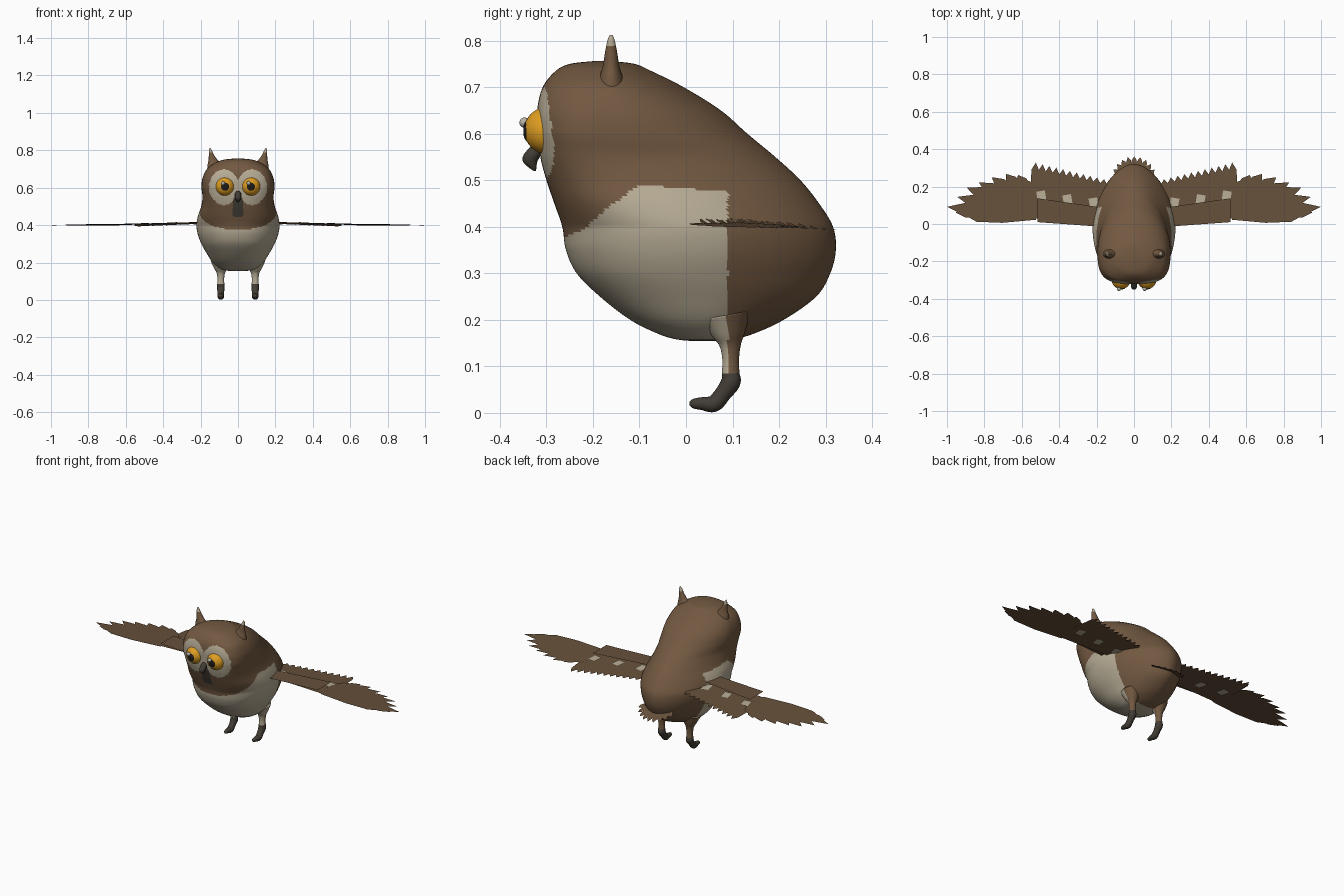
import bpy, bmesh, math
from math import sin, cos, pi, radians
from mathutils import Vector

cube = bpy.data.objects.get("Cube")
if cube:
    bpy.data.objects.remove(cube, do_unlink=True)


def material(name, rgb):
    m = bpy.data.materials.new(name)
    m.use_nodes = True
    m.diffuse_color = (*rgb, 1)
    m.node_tree.nodes["Principled BSDF"].inputs["Base Color"].default_value = (*rgb, 1)
    return m


BROWN = material("brown plumage", (.17, .10, .053))
CREAM = material("cream plumage", (.47, .41, .30))
DARK = material("dark horn", (.055, .046, .035))
ORANGE = material("orange eye", (.74, .34, .015))
BLACK = material("black pupil", (.012, .011, .01))
GLINT = material("pale glint", (.48, .45, .38))
QUILL = material("wing brown", (.135, .082, .043))
PLUMAGE = [BROWN, CREAM, DARK]


def finish(name, bm, mats, paint=None, smooth=True):
    if smooth:
        bmesh.ops.recalc_face_normals(bm, faces=bm.faces)
    if paint:
        for f in bm.faces:
            f.material_index = paint(f.calc_center_median())
    me = bpy.data.meshes.new(name)
    bm.to_mesh(me)
    bm.free()
    for m in mats:
        me.materials.append(m)
    for p in me.polygons:
        p.use_smooth = smooth
    ob = bpy.data.objects.new(name, me)
    bpy.context.collection.objects.link(ob)
    return ob


def loft(name, rings, mats, paint=None):
    """Skin a stack of closed rings and cap both ends."""
    bm = bmesh.new()
    loops = [[bm.verts.new(p) for p in r] for r in rings]
    n = len(loops[0])
    for a, b in zip(loops, loops[1:]):
        for i in range(n):
            j = (i + 1) % n
            bm.faces.new((a[i], a[j], b[j], b[i]))
    bm.faces.new(loops[0])
    bm.faces.new(loops[-1])
    return finish(name, bm, mats, paint)


def spline(rows, steps):
    """Smooth curve through rows of numbers."""
    pts = [Vector(r) for r in rows]
    out = []
    for i in range(len(pts) - 1):
        a, b, c, d = (pts[max(0, min(len(pts) - 1, i + k))] for k in (-1, 0, 1, 2))
        for s in range(steps):
            t = s / steps
            out.append(b + (c - a) * (t / 2) + (a * 2 - b * 5 + c * 4 - d) * (t * t / 2)
                       + (b * 3 - a - c * 3 + d) * (t ** 3 / 2))
    return out + [pts[-1]]


def lerp_table(table, v):
    for (a, p), (b, q) in zip(table, table[1:]):
        if v <= b:
            return p + (q - p) * max(0, (v - a) / (b - a))
    return table[-1][1]


# Plumage colour rule: face mask, beak streak, breast, legs and feet
BREAST = [(-.27, .373), (-.22, .395), (-.17, .44), (-.1, .49), (.09, .475)]


def plumage(c):
    x, y, z = abs(c.x), c.y, c.z
    if z < .085:
        return 2
    if y < -.22 and .445 < z < .585 and x < lerp_table([(.445, .026), (.52, .028), (.585, .012)], z):
        return 2
    if y < -.22 and ((x - .075) / .08) ** 2 + ((z - .603) / .095) ** 2 < 1:
        return 1
    return 1 if y < .09 and z < lerp_table(BREAST, y) else 0


# Body and head: height, front, back, half width
PROFILE = [
    (.154, .02, .07, .02), (.158, -.02, .10, .07), (.17, -.06, .145, .10), (.2, -.12, .21, .135),
    (.25, -.185, .28, .168), (.3, -.235, .31, .196), (.35, -.258, .322, .215),
    (.4, -.266, .316, .222), (.45, -.283, .286, .214), (.5, -.3, .246, .197),
    (.55, -.313, .192, .19), (.6, -.318, .132, .195), (.65, -.32, .075, .19),
    (.7, -.308, -.005, .166), (.735, -.28, -.075, .118), (.75, -.25, -.11, .075),
    (.756, -.2, -.16, .02)]
MIDDLE = [(.15, .045), (.3, .0), (.4, -.01), (.55, -.12), (.75, -.18)]
SQUARENESS = [(.4, 2.2), (.6, 3.4), (.7, 3), (.75, 2.2)]


def body_ring(row, n=200):
    z, front, back, w = row
    mid = lerp_table(MIDDLE, z)
    ring = []
    for i in range(n):
        c, s = cos(2 * pi * i / n), sin(2 * pi * i / n)
        depth, e = (back - mid, 1.75) if s > 0 else (mid - front, lerp_table(SQUARENESS, z))
        r = (abs(c / w) ** e + abs(s / depth) ** e) ** (-1 / e)
        ring.append((r * c, mid + r * s, z))
    return ring


loft("body", [body_ring(r) for r in spline(PROFILE, 9)], PLUMAGE, plumage)


def ball(name, centre, radius, mat, scale=(1, 1, 1)):
    bm = bmesh.new()
    bmesh.ops.create_uvsphere(bm, u_segments=32, v_segments=20, radius=radius)
    for v in bm.verts:
        v.co = Vector(centre) + Vector(a * b for a, b in zip(v.co, scale))
    return finish(name, bm, [mat])


# Beak: hooked teardrop
beak = [(-.305, .592, .006), (-.325, .575, .014), (-.34, .555, .017),
        (-.345, .54, .014), (-.34, .528, .008), (-.335, .52, .002)]
loft("beak", [[(r * cos(a), y + r * sin(a) * 1.1 + .01, z)
               for a in (2 * pi * k / 20 for k in range(20))] for y, z, r in spline(beak, 4)], [DARK])

LEG = [(.085, .21, .055), (.092, .17, .036), (.095, .145, .023), (.096, .115, .018),
       (.096, .085, .019), (.096, .066, .021), (.08, .042, .018), (.06, .02, .018),
       (.035, .02, .014), (.015, .02, .01), (.007, .02, .003)]
EAR = [(.115, .69, .05, .035), (.12, .72, .043, .026), (.132, .745, .026, .018),
       (.142, .775, .014, .013), (.148, .8, .008, .008), (.15, .812, .002, .003)]


# Wing parts lie on one gently drooping plane
def on_wing(x, y, lift=0):
    return Vector((x, y, .422 - .014 * x - .05 * y + lift))


def on_tail(x, y, lift=0):
    return Vector((x, y, .3 - .45 * (y - .25) + lift))


BLADE = [(0, -.6), (.4, -1), (.8, -.85), (1, 0), (.88, .75), (.5, 1), (0, .6)]


def feather(bm, place, base, tip, width, lift, side=1):
    b, t = Vector(base), Vector(tip)
    d = t - b
    across = Vector((d.y, -d.x)).normalized() * width
    pts = [place(*(b + d * u + across * v), lift) for u, v in BLADE]
    add_plate(bm, pts, side)


def add_plate(bm, pts, side):
    f = bm.faces.new([bm.verts.new((p.x * side, p.y, p.z)) for p in pts])
    f.normal_update()
    if f.normal.z < 0:
        f.normal_flip()


PRIMARY_TIPS = [(.575, .235), (.62, .262), (.685, .268), (.76, .25), (.83, .222),
                (.895, .195), (.945, .145), (.998, .092), (.955, .062), (.885, .036)]

for side, label in ((1, "left"), (-1, "right")):
    # Eyes
    ex = .069 * side
    ball(label + "_eye", (ex, -.297, .607), .051, ORANGE)
    ball(label + "_pupil", (ex, -.341, .606), .022, BLACK, (1, .4, 1))
    ball(label + "_eye_glint", (ex - .012, -.347, .624), .011, GLINT)

    # Ear tufts with pale tips
    loft(label + "_ear_tuft",
         [[(side * x + wx * cos(a), -.161 + wy * sin(a), z)
           for a in (2 * pi * k / 24 for k in range(24))] for x, z, wx, wy in spline(EAR, 6)],
         PLUMAGE, lambda c: int(c.z > .788))

    # Legs with feet, rings square to the path
    path = spline(LEG, 8)
    rings = []
    for i, p in enumerate(path):
        d = path[min(i + 1, len(path) - 1)] - path[max(i - 1, 0)]
        t = Vector((d.x, d.y)).normalized()
        rings.append([(.092 * side + p.z * cos(a), p.x - t.y * p.z * sin(a),
                       max(0, p.y + t.x * p.z * sin(a)))
                      for a in (2 * pi * k / 24 for k in range(24))])
    loft(label + "_leg", rings, PLUMAGE, plumage)

    # Inner and outer flight feathers
    bm = bmesh.new()
    for i in range(11):
        t = i / 10
        feather(bm, on_wing, (.17 + .355 * t, .03), (.16 + .365 * t, .24 + .088 * t),
                .03, -.0005 * i, side)
    finish(label + "_inner_feathers", bm, [QUILL], smooth=False)
    bm = bmesh.new()
    for i, tip in enumerate(PRIMARY_TIPS):
        feather(bm, on_wing, (.525, .11 - .0075 * i), tip, .033, -.0006 * i, side)
    finish(label + "_outer_feathers", bm, [QUILL], smooth=False)

    # Wing covert panel above the feathers
    bm = bmesh.new()
    add_plate(bm, [Vector((x, y, .432)) for x, y in
                   ((.17, -.015), (.515, .01), (.515, .137), (.17, .088))], side)
    finish(label + "_wing_covert", bm, [QUILL], smooth=False)

    # Pale bars on both faces of the wing
    bm = bmesh.new()
    for x, y in ((.495, .15), (.355, .13), (.215, .113)):
        for lift in (.003, -.009):
            add_plate(bm, [on_wing(x + dx, y + dy, lift) for dx, dy in
                           ((-.028, -.03), (.018, -.035), (.028, .022), (-.018, .03))], side)
    finish(label + "_wing_bars", bm, [CREAM], smooth=False)

# Tail fan
bm = bmesh.new()
for i in range(9):
    a = radians(-64 + 16 * i)
    feather(bm, on_tail, (.02 * sin(a), .22),
            (.122 * sin(a), .235 + .127 * cos(a)), .017, -.0006 * abs(i - 4))
finish("tail_fan", bm, [QUILL], smooth=False)
